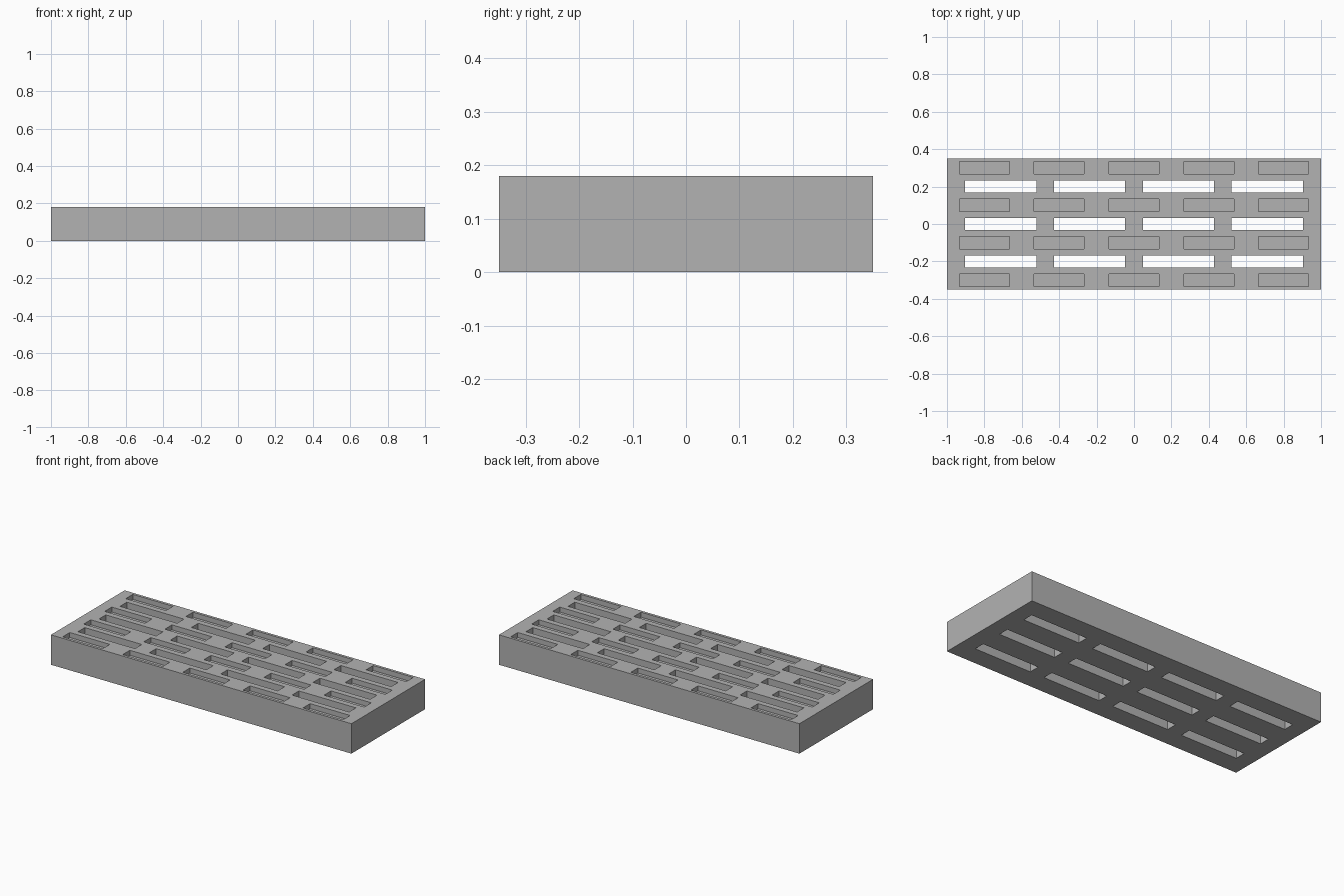
import bpy
import bmesh

cube = bpy.data.objects.get("Cube")
if cube:
    bpy.data.objects.remove(cube, do_unlink=True)

LENGTH, WIDTH, HEIGHT = 2.0, 0.70, 0.18
POCKET_DEPTH = 0.03

grey = bpy.data.materials.new("plain grey")
grey.use_nodes = True
colour = (0.45, 0.45, 0.45, 1)
grey.diffuse_color = colour
grey.node_tree.nodes["Principled BSDF"].inputs["Base Color"].default_value = colour


def row(count, pitch):
    """Evenly spaced centres around zero."""
    return [(i - (count - 1) / 2) * pitch for i in range(count)]


def boxes(name, centres, size, z):
    """One mesh object holding a box at each centre."""
    bm = bmesh.new()
    for x, y in centres:
        verts = bmesh.ops.create_cube(bm, size=1)["verts"]
        bmesh.ops.scale(bm, vec=size, verts=verts)
        bmesh.ops.translate(bm, vec=(x, y, z), verts=verts)
    mesh = bpy.data.meshes.new(name)
    bm.to_mesh(mesh)
    bm.free()
    mesh.materials.append(grey)
    obj = bpy.data.objects.new(name, mesh)
    bpy.context.collection.objects.link(obj)
    return obj


# Solid slab
slab = boxes("slab", [(0, 0)], (LENGTH, WIDTH, HEIGHT), HEIGHT / 2)

# Through slots: three rows of four
slots = boxes("slot_cutter",
              [(x, y) for x in row(4, 0.475) for y in row(3, 0.2)],
              (0.38, 0.065, HEIGHT * 2), HEIGHT / 2)

# Blind pockets in the top: four rows of five
pockets = boxes("pocket_cutter",
                [(x, y) for x in row(5, 0.4) for y in row(4, 0.2)],
                (0.267, 0.067, POCKET_DEPTH * 2), HEIGHT)

# Cut both patterns, then drop the cutters
for cutter in (slots, pockets):
    cut = slab.modifiers.new(cutter.name, "BOOLEAN")
    cut.operation = "DIFFERENCE"
    cut.solver = "EXACT"
    cut.object = cutter
    cutter.hide_render = True
    bpy.context.view_layer.objects.active = slab
    bpy.ops.object.modifier_apply(modifier=cut.name)
    bpy.data.objects.remove(cutter, do_unlink=True)
